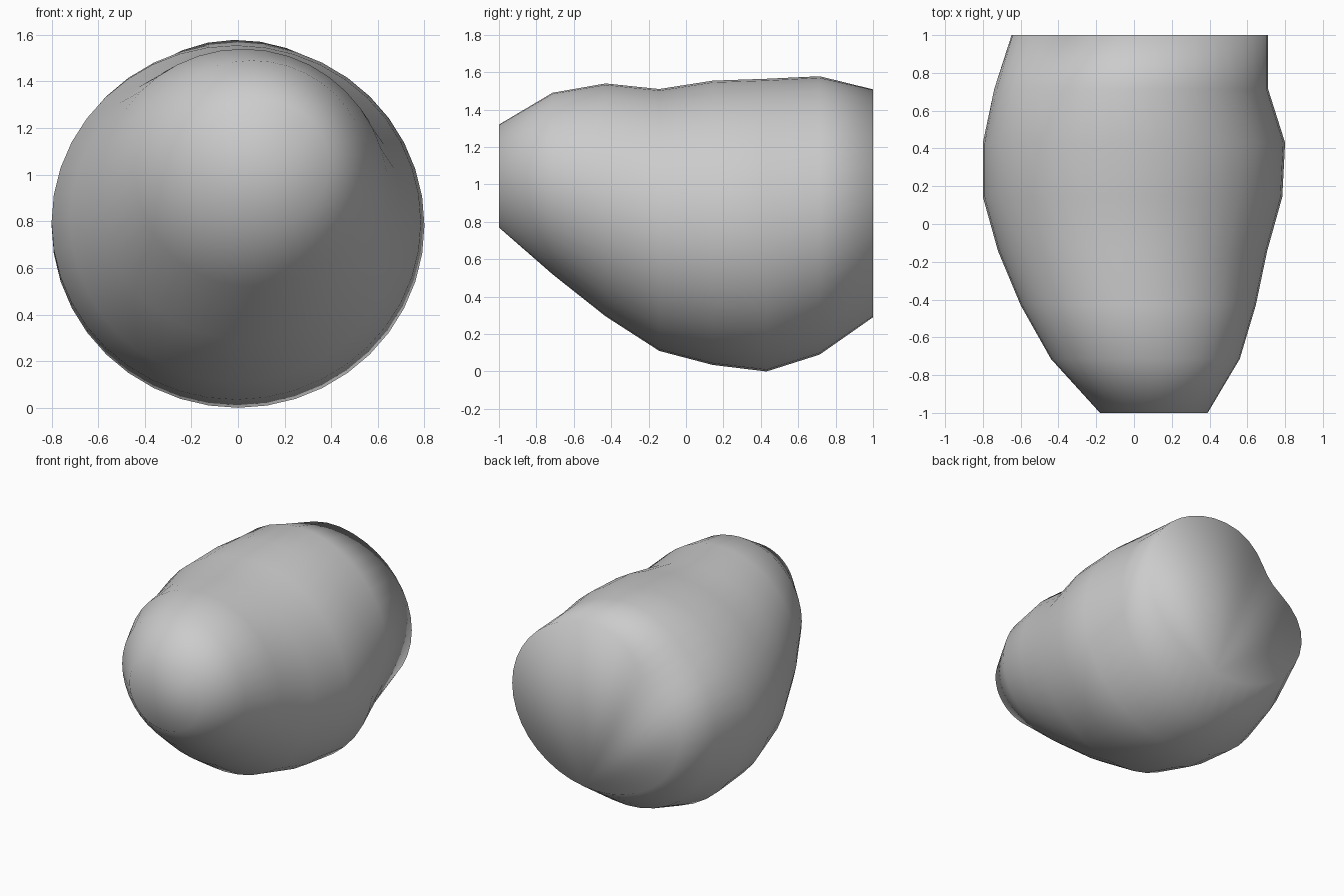
import bpy, bmesh, math

if "Cube" in bpy.data.objects:
    bpy.data.objects.remove(bpy.data.objects["Cube"])

# Ring stations along y: y, x min, x max, z min, z max, depth of the upper-left dent
STATIONS = [
    (-1.000, -0.18, 0.39, 0.77, 1.32, 0.0),
    (-0.714, -0.44, 0.56, 0.52, 1.49, 0.0),
    (-0.430, -0.60, 0.645, 0.295, 1.54, 0.0),
    (-0.143, -0.72, 0.705, 0.11, 1.51, 0.0),
    (0.143, -0.80, 0.785, 0.035, 1.555, 0.0),
    (0.430, -0.80, 0.80, 0.0, 1.565, 0.0),
    (0.714, -0.745, 0.71, 0.09, 1.58, 0.05),
    (1.000, -0.665, 0.71, 0.29, 1.515, 0.25),
]
SEGMENTS = 40


def ring(bm, y, x0, x1, z0, z1, dent):
    verts = []
    for i in range(SEGMENTS):
        deg = 360 * i / SEGMENTS
        a = math.radians(deg)
        r = 1 - dent * math.exp(-((deg - 140) / 20) ** 2 / 2)
        verts.append(bm.verts.new(((x0 + x1) / 2 + (x1 - x0) / 2 * r * math.cos(a), y,
                                   (z0 + z1) / 2 + (z1 - z0) / 2 * r * math.sin(a))))
    return verts


def fan(bm, verts, start):
    # Flat cap fanned out from one rim vertex
    v = verts[start:] + verts[:start]
    for i in range(1, len(v) - 1):
        bm.faces.new((v[0], v[i], v[i + 1]))


# Lofted pebble-like body
bm = bmesh.new()
rings = [ring(bm, *s) for s in STATIONS]
for a, b in zip(rings, rings[1:]):
    for i in range(SEGMENTS):
        j = (i + 1) % SEGMENTS
        bm.faces.new((a[i], a[j], b[j], b[i]))

# Flat front and back ends
fan(bm, rings[0], 5)
fan(bm, rings[-1], 31)

bmesh.ops.recalc_face_normals(bm, faces=bm.faces)
for f in bm.faces:
    f.smooth = True
mesh = bpy.data.meshes.new("rounded_body")
bm.to_mesh(mesh)
bm.free()
body = bpy.data.objects.new("rounded_body", mesh)
bpy.context.collection.objects.link(body)
